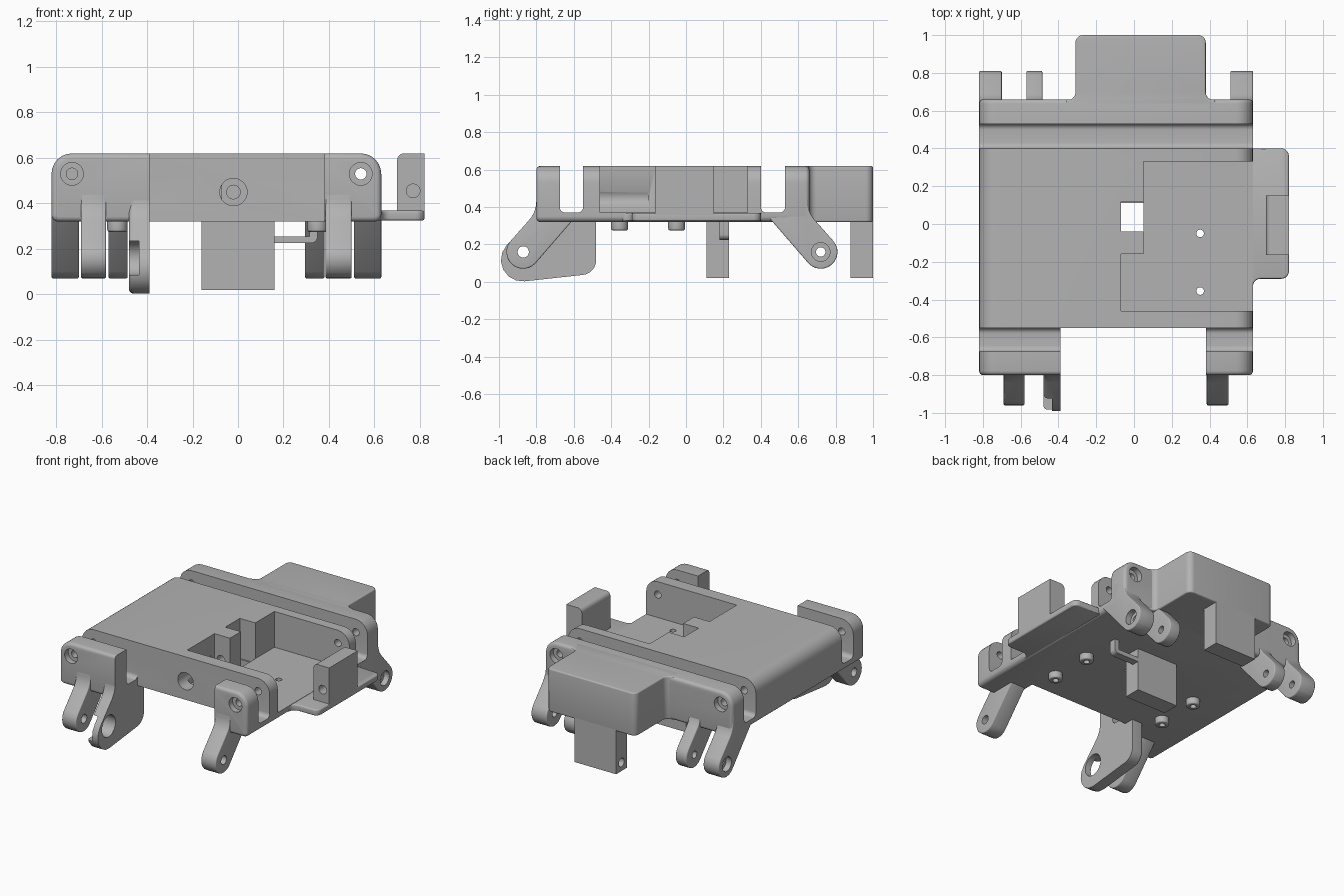
import bpy, bmesh, math
from mathutils import Vector

cube = bpy.data.objects.get("Cube")
if cube:
    bpy.data.objects.remove(cube, do_unlink=True)

grey = bpy.data.materials.new("plain_grey")
grey.use_nodes = True
grey.diffuse_color = (0.45, 0.45, 0.45, 1)
grey.node_tree.nodes["Principled BSDF"].inputs["Base Color"].default_value = (0.45, 0.45, 0.45, 1)


def rounded(points, steps=6):
    """Outline whose corners (u, v, radius) become arcs."""
    out, n = [], len(points)
    for i, p in enumerate(points):
        c = Vector(p[:2])
        if len(p) < 3:
            out.append(c)
            continue
        d1 = (Vector(points[i - 1][:2]) - c).normalized()
        d2 = (Vector(points[(i + 1) % n][:2]) - c).normalized()
        half = d1.angle(d2) / 2
        r = p[2]
        centre = c + (d1 + d2).normalized() * r / math.sin(half)
        t = r / math.tan(half)
        s, e = c + d1 * t - centre, c + d2 * t - centre
        turn = math.pi - 2 * half
        for k in range(steps + 1):
            f = k / steps
            v = s * math.sin((1 - f) * turn) + e * math.sin(f * turn)
            out.append(centre + v / math.sin(turn) if abs(math.sin(turn)) > 1e-4 else centre + v)
    return out


def prism(name, points, axis, a, b, bevel=0.0):
    """Extrude a rounded outline along an axis from a to b, softening the rims."""
    place = {"x": lambda u, v: (a, u, v), "y": lambda u, v: (u, a, v), "z": lambda u, v: (u, v, a)}[axis]
    bm = bmesh.new()
    face = bm.faces.new([bm.verts.new(place(p.x, p.y)) for p in rounded(points)])
    ext = bmesh.ops.extrude_face_region(bm, geom=[face])
    shift = Vector(place(0, 0)).normalized() if a else Vector()
    shift = Vector([float(axis == k) for k in "xyz"]) * (b - a)
    bmesh.ops.translate(bm, vec=shift, verts=[g for g in ext["geom"] if isinstance(g, bmesh.types.BMVert)])
    bmesh.ops.recalc_face_normals(bm, faces=bm.faces)
    if bevel:
        rims = [e for e in bm.edges if e.calc_face_angle() > 1]
        bmesh.ops.bevel(bm, geom=rims, offset=bevel, segments=4, profile=0.5, affect="EDGES", clamp_overlap=True)
    mesh = bpy.data.meshes.new(name)
    bm.to_mesh(mesh)
    bm.free()
    mesh.materials.append(grey)
    obj = bpy.data.objects.new(name, mesh)
    bpy.context.collection.objects.link(obj)
    return obj


def box(name, x, y, z, bevel=0.0):
    return prism(name, [(x[0], y[0]), (x[1], y[0]), (x[1], y[1]), (x[0], y[1])], "z", z[0], z[1], bevel)


def rod(name, axis, u, v, r, a, b, bevel=0.0):
    pts = [(u + r * math.cos(k * math.tau / 32), v + r * math.sin(k * math.tau / 32)) for k in range(32)]
    return prism(name, pts, axis, a, b, bevel)


def cut(obj, cutters):
    """Subtract every cutter, then discard the cutters."""
    for c in cutters:
        m = obj.modifiers.new("cut", "BOOLEAN")
        m.operation, m.solver, m.object = "DIFFERENCE", "EXACT", c
    dg = bpy.context.evaluated_depsgraph_get()
    mesh = bpy.data.meshes.new_from_object(obj.evaluated_get(dg))
    obj.modifiers.clear()
    obj.data = mesh
    for c in cutters:
        bpy.data.objects.remove(c, do_unlink=True)


# Main body: rounded bar section, later slotted and pocketed
body = prism("body", [(-0.82, 0.32, 0.03), (0.63, 0.32, 0.03), (0.63, 0.62, 0.09), (-0.82, 0.62, 0.09)],
             "y", -0.80, 0.66, 0.022)
cutters = [box("c", (-0.39, 0.38), (-1, -0.55), (0.2, 0.7)),
           box("c", (0.05, 0.8), (-0.46, 0.33), (0.37, 0.7)),
           box("c", (-0.07, 0.2), (-0.46, -0.16), (0.37, 0.7)),
           box("c", (-0.07, 0.05), (-0.04, 0.12), (0.2, 0.7))]
# Cross slots with filleted floors
for y0, y1 in ((-0.675, -0.55), (0.40, 0.53)):
    cutters.append(prism("c", [(y0, 0.37, 0.03), (y1, 0.37, 0.03), (y1, 0.7), (y0, 0.7)], "x", -1, 1))
# Screw holes and counterbores
cutters += [rod("c", "y", 0.54, 0.53, 0.025, -0.9, 0.9),
            rod("c", "y", -0.73, 0.53, 0.025, -0.9, -0.42),
            rod("c", "y", -0.73, 0.53, 0.025, 0.28, 0.9),
            rod("c", "y", -0.02, 0.45, 0.06, -0.7, -0.2),
            rod("c", "y", -0.02, 0.45, 0.03, -0.3, 0.0)]
for x in (-0.73, 0.54):
    cutters += [rod("c", "y", x, 0.53, 0.05, -0.9, -0.76), rod("c", "y", x, 0.53, 0.05, 0.62, 0.9)]
feet = [(x, y) for x in (-0.53, 0.35) for y in (-0.05, -0.355)]
cutters += [rod("c", "z", x, y, 0.02, 0.2, 0.45 if x > 0 else 0.36) for x, y in feet]
cut(body, cutters)

# Feet bosses under the body
for x, y in feet:
    foot = rod("foot_boss", "z", x, y, 0.045, 0.275, 0.335, 0.01)
    cut(foot, [rod("c", "z", x, y, 0.02, 0.2, 0.4)])

# Rear housing with filleted joint and hanging block
prism("rear_housing", [(-0.36, 0.58), (-0.36, 0.657), (-0.31, 0.657, 0.04), (-0.31, 1.0, 0.04),
                       (0.38, 1.0, 0.04), (0.38, 0.657, 0.04), (0.43, 0.657), (0.43, 0.58)],
      "z", 0.32, 0.62, 0.015)
rear_block = box("rear_hanging_block", (-0.16, 0.16), (0.88, 1.0), (0.02, 0.36))
cut(rear_block, [rod("c", "x", 0.94, 0.08, 0.03, -0.3, -0.04)])

# Hanging block and hook under the middle
box("middle_hanging_block", (-0.16, 0.16), (0.11, 0.23), (0.02, 0.34))
prism("hook_arm", [(0.14, 0.225), (0.35, 0.225, 0.03), (0.35, 0.34), (0.315, 0.34), (0.315, 0.255), (0.14, 0.255)],
      "y", 0.18, 0.23)

# Side tab with upright block
tab = prism("side_tab", [(0.58, -0.34), (0.63, -0.34), (0.63, -0.29, 0.04), (0.82, -0.29, 0.04),
                         (0.82, 0.40, 0.04), (0.63, 0.40, 0.02), (0.58, 0.40)], "z", 0.325, 0.368, 0.01)
tab_block = prism("tab_block", [(0.70, 0.35), (0.82, 0.35), (0.82, 0.62), (0.70, 0.62, 0.03)], "y", -0.165, 0.15)
cut(tab_block, [rod("c", "y", 0.77, 0.455, 0.03, -0.3, -0.06)])

# Hinge lugs: outline measured outward from the pin
LUG = [(-0.18, 0.47), (-0.072, 0.47), (-0.066, 0.37, 0.15), (0.127, 0.152, 0.089),
       (-0.008, 0.033, 0.089), (-0.278, 0.345), (-0.18, 0.35)]


def lug(name, pin, side, x0, x1, bore, recess=None):
    pts = [(pin + side * p[0], *p[1:]) for p in LUG]
    obj = prism(name, pts, "x", x0, x1, 0.022)
    holes = [rod("c", "x", pin, 0.16, bore, -1, 1)]
    if recess:
        holes.append(rod("c", "x", pin, 0.16, 0.05, *recess))
    cut(obj, holes)


for x0, x1 in ((-0.69, -0.58), (0.385, 0.50)):
    lug("front_lug", -0.87, -1, x0, x1, 0.03)
lug("rear_outer_lug", 0.72, 1, -0.82, -0.70, 0.025, (-0.9, -0.78))
lug("rear_outer_lug", 0.72, 1, 0.51, 0.63, 0.025, (0.59, 0.7))
for x0, x1 in ((-0.57, -0.485), (0.295, 0.38)):
    lug("rear_inner_lug", 0.72, 1, x0, x1, 0.025)

# Large front plate with big bore and a notch open to the front
plate = prism("front_plate", [(-0.70, 0.47), (-0.798, 0.47), (-0.80, 0.37, 0.15), (-1.165, -0.03, 0.115),
                              (-0.48, 0.045, 0.08), (-0.48, 0.35), (-0.70, 0.35)], "x", -0.48, -0.36, 0.022)
cut(plate, [box("c", (-0.39, 0), (-1.2, 0), (-0.2, 0.7)),
            rod("c", "x", -0.87, 0.16, 0.075, -1, 0),
            box("c", (-0.6, -0.435), (-1.2, -0.87), (0.085, 0.235))])

# Smooth shading with crisp edges
for obj in bpy.context.collection.objects:
    if obj.type == "MESH":
        obj.data.shade_smooth()
        obj.data.set_sharp_from_angle(angle=math.radians(35))
